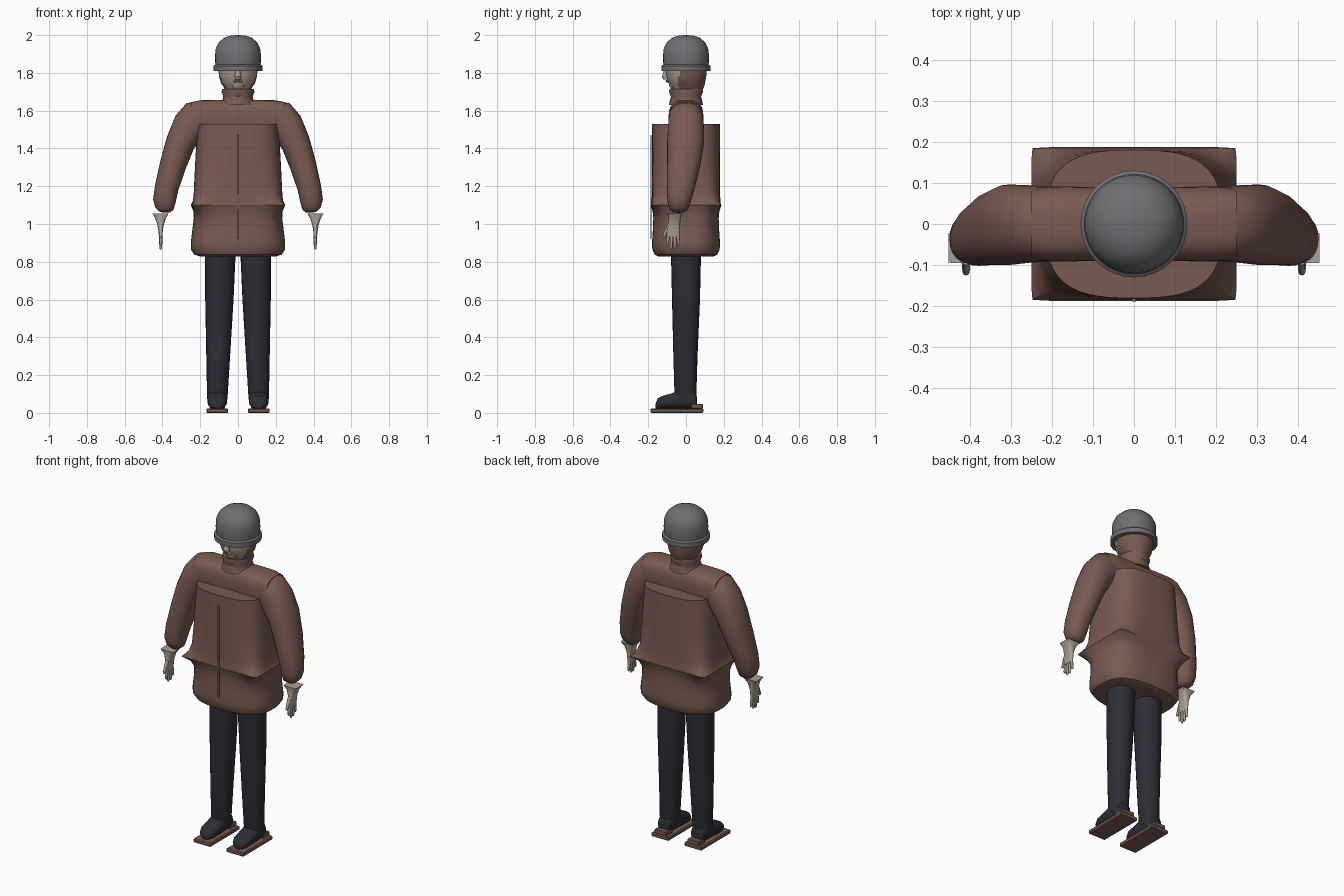
import bpy, bmesh
from math import sin, cos, pi
from mathutils import Vector, Matrix

if "Cube" in bpy.data.objects:
    bpy.data.objects.remove(bpy.data.objects["Cube"])


def material(name, rgb):
    m = bpy.data.materials.new(name)
    m.use_nodes = True
    m.diffuse_color = (*rgb, 1)
    m.node_tree.nodes["Principled BSDF"].inputs["Base Color"].default_value = (*rgb, 1)
    return m


BROWN = material("brown cloth", (0.19, 0.105, 0.083))
NAVY = material("dark navy", (0.026, 0.027, 0.036))
GREY = material("helmet grey", (0.16, 0.16, 0.17))
SKIN = material("pale skin", (0.42, 0.36, 0.29))


def finish(name, bm, mat, angle=35):
    bmesh.ops.recalc_face_normals(bm, faces=bm.faces)
    me = bpy.data.meshes.new(name)
    bm.to_mesh(me)
    bm.free()
    ob = bpy.data.objects.new(name, me)
    bpy.context.collection.objects.link(ob)
    me.materials.append(mat)
    bpy.ops.object.select_all(action="DESELECT")
    ob.select_set(True)
    bpy.context.view_layer.objects.active = ob
    bpy.ops.object.shade_smooth_by_angle(angle=angle * pi / 180)
    return ob


def ring(rx, ry, n=2, sides=32):
    """Closed outline going from an ellipse (n=2) to a rectangle (large n)."""
    pts = []
    for i in range(sides):
        c, s = cos(2 * pi * i / sides), sin(2 * pi * i / sides)
        r = (abs(c) ** n + abs(s) ** n) ** (-1 / n)
        pts.append(Vector((rx * r * c, ry * r * s, 0)))
    return pts


def loft(name, rings, mat, angle=35):
    bm = bmesh.new()
    loops = [[bm.verts.new(p) for p in r] for r in rings]
    k = len(loops[0])
    for a, b in zip(loops, loops[1:]):
        for i in range(k):
            bm.faces.new((a[i], a[(i + 1) % k], b[(i + 1) % k], b[i]))
    bm.faces.new(loops[0])
    bm.faces.new(loops[-1])
    return finish(name, bm, mat, angle)


def stack(name, rows, mat, sides=32, x=0, angle=35):
    """Loft upward through rows of (z, centre y, radius x, radius y, squareness)."""
    return loft(name, [[p + Vector((x, y, z)) for p in ring(rx, ry, n, sides)]
                       for z, y, rx, ry, n in rows], mat, angle)


def box(name, size, centre, mat, bevel=0.0):
    bm = bmesh.new()
    bmesh.ops.create_cube(bm, size=1, matrix=Matrix.LocRotScale(centre, None, size))
    if bevel:
        bmesh.ops.bevel(bm, geom=bm.edges[:], offset=bevel, segments=1, affect="EDGES")
    return finish(name, bm, mat)


# Helmet with a raised rim
stack("helmet", [(1.81, 0, .11, .11, 2), (1.81, 0, .13, .13, 2), (1.837, 0, .13, .13, 2),
                 (1.845, 0, .12, .12, 2), (1.88, 0, .122, .122, 2), (1.925, 0, .119, .119, 2),
                 (1.96, 0, .103, .103, 2), (1.985, 0, .075, .075, 2), (1.996, 0, .045, .045, 2),
                 (2.0, 0, .01, .01, 2)], GREY)

# Head: hood at the back, face at the front
head = stack("head", [(1.69, .01, .065, .07, 2), (1.725, .01, .075, .085, 2),
                      (1.745, .005, .09, .095, 2), (1.78, .002, .1, .105, 2),
                      (1.83, 0, .105, .11, 2)], BROWN, 40)
head.data.materials.append(SKIN)
for f in head.data.polygons:
    f.material_index = int(f.center.y < -.04)
stack("nose", [(1.765, -.105, .014, .016, 2), (1.78, -.108, .018, .02, 2),
               (1.82, -.1, .01, .014, 2)], SKIN, 12)
stack("lips", [(1.748, -.09, .018, .01, 2), (1.756, -.094, .025, .014, 2),
               (1.763, -.094, .02, .012, 2)], SKIN, 12)
stack("chin", [(1.715, -.058, .022, .02, 2), (1.728, -.064, .035, .024, 2),
               (1.748, -.07, .03, .022, 2)], SKIN, 16)

# Collar
stack("collar", [(1.63, 0, .1, .09, 2), (1.655, 0, .082, .085, 2), (1.675, 0, .078, .08, 2),
                 (1.70, 0, .087, .09, 2), (1.715, 0, .083, .087, 2), (1.712, 0, .07, .075, 2)], BROWN)

# Jacket body and skirt meet at a pointed rectangular hem at the waist
stack("jacket_body", [(1.10, 0, .25, .185, 60), (1.125, 0, .238, .182, 6), (1.17, 0, .234, .18, 4),
                      (1.3, 0, .228, .18, 3.4), (1.53, 0, .215, .18, 3)], BROWN, 64)
stack("jacket_skirt", [(.835, 0, .15, .1, 2.6), (.828, 0, .2, .145, 2.6), (.838, 0, .232, .165, 2.7),
                       (.865, 0, .25, .178, 2.8), (.9, 0, .25, .18, 2.8), (.96, 0, .243, .176, 2.8),
                       (1.03, 0, .234, .173, 3.2), (1.07, 0, .237, .177, 5),
                       (1.10, 0, .25, .187, 60)], BROWN, 64)
box("zip_strip", (.009, .007, .55), (0, -.185, 1.195), BROWN)

# Shoulder yoke across the chest
yoke = []
for x, ry, rz in [(-.25, .085, .085), (-.2, .092, .095), (-.1, .09, .097), (0, .085, .097),
                  (.1, .09, .097), (.2, .092, .095), (.25, .085, .085)]:
    yoke.append([Vector((x, p.x, 1.56 + p.y)) for p in ring(ry, rz, 3)])
loft("shoulder_yoke", yoke, BROWN)

# (centre x, centre y, z, half width, half depth, tilt) down the sleeve
SLEEVE = [(.17, 0, 1.555, .098, .09, 80), (.225, 0, 1.55, .102, .092, 62), (.262, 0, 1.51, .093, .095, 42),
          (.305, -.002, 1.43, .078, .098, 24), (.345, -.012, 1.31, .07, .088, 18),
          (.378, -.028, 1.19, .063, .074, 13), (.39, -.036, 1.12, .06, .062, 8),
          (.389, -.038, 1.08, .048, .05, 6), (.388, -.038, 1.064, .03, .032, 4),
          (.387, -.038, 1.06, .008, .01, 4)]
# Fingers as (root y, tip y, tip z)
FINGERS = [(-.092, -.1, .885), (-.076, -.079, .865), (-.06, -.058, .867), (-.044, -.037, .885)]

for side, s in (("left", 1), ("right", -1)):
    rings = []
    for x, y, z, w, d, tilt in SLEEVE:
        turn = Matrix.Rotation(tilt * pi / 180, 3, "Y").inverted()
        rings.append([Vector((s * (x + q.x), y + q.y, z + q.z))
                      for q in (turn @ p for p in ring(w, d, 2.3, 24))])
    loft(side + "_sleeve", rings, BROWN, 50)

    # Hand: flared pointed cuff, flat palm, four fingers and a thumb
    stack(side + "_hand", [(.93, -.067, .008, .032, 3), (.965, -.068, .012, .036, 3),
                           (.995, -.064, .017, .032, 3), (1.03, -.06, .028, .032, 4),
                           (1.055, -.058, .042, .037, 40)], SKIN, 24, s * .41)

    def digit(name, top, tip, r):
        loft(name, [[Vector((s * (.409 + p.x), top[0] + (tip[0] - top[0]) * t + p.y,
                             top[1] + (tip[1] - top[1]) * t))
                     for p in ring(r * k, r * k, 2, 8)]
                    for t, k in ((0, 1), (.5, 1), (.9, .85), (1, .4))], SKIN, 50)

    for i, (root, tip, z) in enumerate(FINGERS):
        digit(f"{side}_finger_{i + 1}", (root, .945), (tip, z), .0085)
    digit(side + "_thumb", (-.09, 1.0), (-.12, .925), .01)

    # Trouser leg and boot
    stack(side + "_trouser_leg", [(.06, -.002, .052, .05, 2), (.1, -.003, .055, .058, 2),
                                  (.3, -.003, .063, .064, 2), (.6, 0, .075, .074, 2),
                                  (.86, 0, .081, .08, 2)], NAVY, 24, s * .1)
    # Move the hip end inward so the leg leans slightly
    for v in bpy.context.object.data.vertices:
        v.co.x += s * (.01 - .017 * (v.co.z - .06) / .8)
    boot = []
    for y, w, h in [(.058, .025, .03), (.052, .04, .045), (.02, .05, .055), (-.03, .052, .05),
                    (-.08, .052, .04), (-.125, .05, .034), (-.15, .038, .027), (-.162, .015, .012)]:
        boot.append([Vector((s * .11 + p.x, y, .022 + h + p.y)) for p in ring(w, h, 2.4, 24)])
    loft(side + "_boot", boot, NAVY, 50)

    # Flat sole board with a heel block
    box(side + "_sole_board", (.116, .28, .024), (s * .11, -.048, .012), BROWN, .005)
    box(side + "_heel_block", (.08, .062, .026), (s * .11, .058, .035), BROWN, .004)
